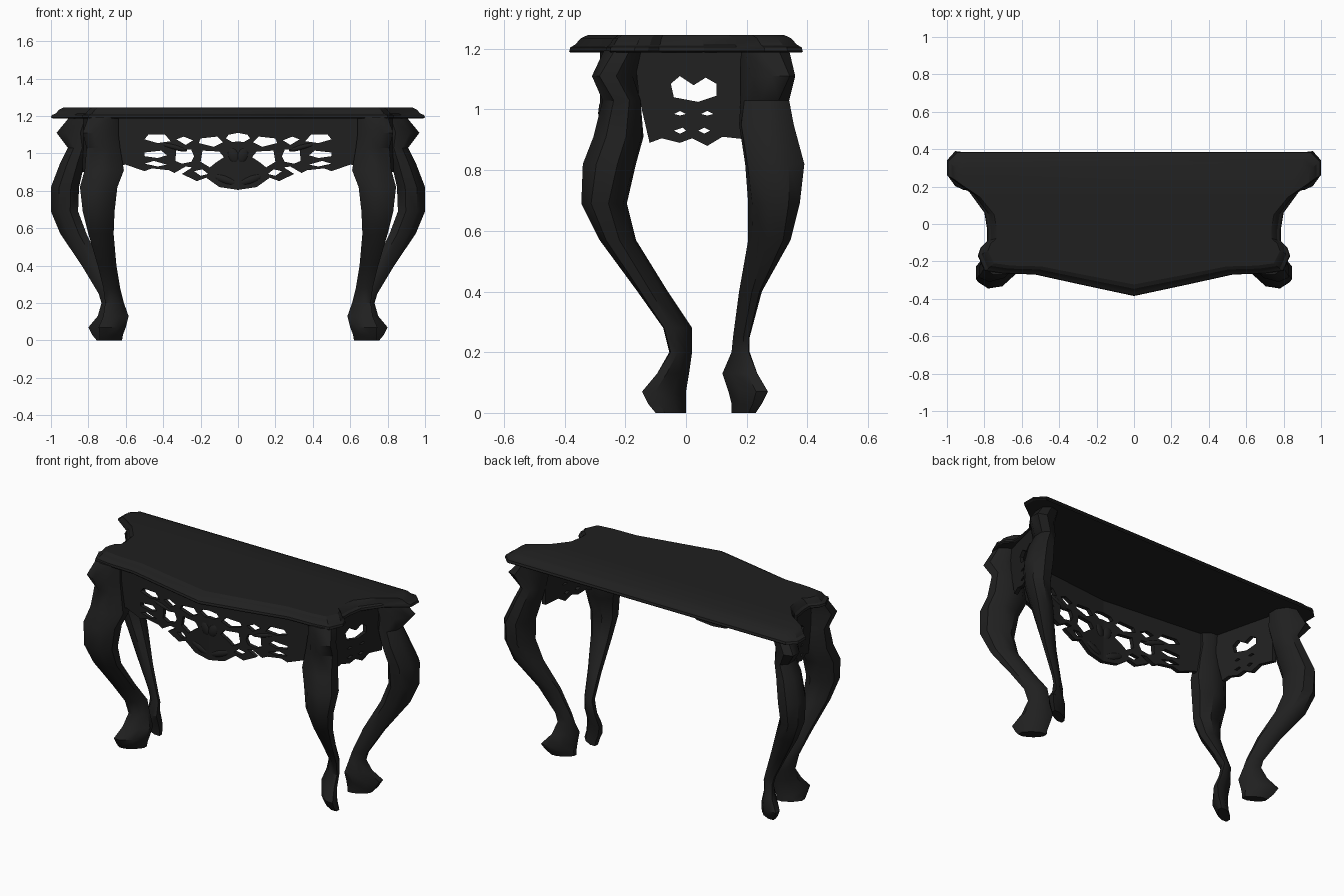
import bpy, bmesh, math

black = bpy.data.materials.new("black_lacquer")
black.diffuse_color = (0.0145, 0.0145, 0.0145, 1)


def finish(name, bm, mirror=True, angle=40):
    """Turn a bmesh into a shaded object, mirrored across x = 0."""
    bmesh.ops.recalc_face_normals(bm, faces=bm.faces)
    me = bpy.data.meshes.new(name)
    bm.to_mesh(me)
    bm.free()
    me.materials.append(black)
    ob = bpy.data.objects.new(name, me)
    bpy.context.collection.objects.link(ob)
    bpy.ops.object.select_all(action='DESELECT')
    ob.select_set(True)
    bpy.context.view_layer.objects.active = ob
    bpy.ops.object.shade_smooth_by_angle(angle=math.radians(angle))
    if mirror:
        m = ob.modifiers.new("mirror", 'MIRROR')
        m.use_mirror_merge = False
    return ob


def loft(bm, rings):
    """Skin a list of closed rings of points and cap both ends."""
    vs = [[bm.verts.new(p) for p in r] for r in rings]
    n = len(vs[0])
    for a, b in zip(vs, vs[1:]):
        for i in range(n):
            j = (i + 1) % n
            bm.faces.new((a[i], a[j], b[j], b[i]))
    bm.faces.new(vs[0])
    bm.faces.new(vs[-1])


# Tabletop: scalloped outline with a stepped, bevelled rim
half = [(0, -.385), (.28, -.325), (.53, -.27), (.70, -.265), (.80, -.25),
        (.835, -.17), (.82, -.125), (.785, -.09), (.785, -.03), (.80, .06),
        (.88, .17), (1.0, .26), (1.0, .335), (.95, .385)]
outline = half + [(-x, y) for x, y in reversed(half[1:])]
steps = [(1.187, .99, .99), (1.192, 1, 1), (1.205, .995, .99), (1.213, .975, .95),
         (1.235, .955, .90), (1.245, .935, .84)]
bm = bmesh.new()
loft(bm, [[(x * sx, y * sy, z) for x, y in outline] for z, sx, sy in steps])
finish("tabletop", bm, mirror=False, angle=25)


# Cabriole legs: eight-sided sections given as z, x range, y range and
# how far the section is drawn out along its outward diagonal (0 = round)
def leg(name, sections, side):
    bm = bmesh.new()
    rings = []
    for z, x0, x1, y0, y1, lean in sections:
        phase = math.acos(side * lean)
        angles = [math.pi / 8 + i * math.pi / 4 for i in range(8)]
        us = [math.cos(a) for a in angles]
        ws = [math.cos(a - phase) for a in angles]
        mu, mw = max(us), max(ws)
        rings.append([((x0 + x1) / 2 + (x1 - x0) / 2 * u / mu,
                       (y0 + y1) / 2 + (y1 - y0) / 2 * w / mw, z)
                      for u, w in zip(us, ws)])
    loft(bm, rings)
    finish(name, bm)


leg("front_legs", [
    (1.195, .64, .80, -.27, -.15, 0), (1.11, .64, .83, -.31, -.155, .35),
    (1.03, .63, .81, -.275, -.15, 0), (.91, .61, .82, -.305, -.14, .1),
    (.82, .645, .845, -.34, -.165, .1), (.69, .66, .83, -.345, -.195, .2),
    (.57, .665, .80, -.285, -.165, .3), (.40, .65, .75, -.16, -.06, .5),
    (.28, .63, .72, -.075, .02, .65), (.20, .61, .71, -.055, .02, .6),
    (.13, .585, .72, -.095, .01, .7), (.07, .60, .745, -.145, 0, .7),
    (.03, .615, .74, -.125, 0, .7), (0, .62, .74, -.10, 0, .7)], -1)
leg("back_legs", [
    (1.195, .78, .90, .18, .34, .2), (1.11, .79, .97, .18, .36, .5),
    (1.03, .80, .91, .18, .34, .2), (.95, .82, .95, .175, .355, .1),
    (.82, .85, 1.0, .195, .39, .1), (.69, .855, 1.0, .205, .375, .2),
    (.57, .81, .95, .205, .345, .3), (.40, .725, .835, .175, .25, .5),
    (.25, .665, .745, .155, .21, .6), (.20, .65, .73, .15, .21, .6),
    (.13, .64, .75, .12, .235, .7), (.07, .64, .80, .14, .27, .7),
    (.03, .64, .78, .15, .25, .7), (0, .64, .755, .15, .23, .7)], 1)


# Pierced aprons: filled flat curves whose inner splines become holes
def apron(name, border, holes, place):
    cu = bpy.data.curves.new(name + "_outline", 'CURVE')
    cu.dimensions = '2D'
    cu.fill_mode = 'BOTH'
    cu.extrude = .012
    for pts in [border] + holes:
        sp = cu.splines.new('POLY')
        sp.points.add(len(pts) - 1)
        for p, (u, v) in zip(sp.points, pts):
            p.co = (u, v, 0, 1)
        sp.use_cyclic_u = True
    tmp = bpy.data.objects.new(name + "_outline", cu)
    bpy.context.collection.objects.link(tmp)
    dg = bpy.context.evaluated_depsgraph_get()
    me = bpy.data.meshes.new_from_object(tmp.evaluated_get(dg))
    bpy.data.objects.remove(tmp)
    bm = bmesh.new()
    bm.from_mesh(me)
    bmesh.ops.remove_doubles(bm, verts=bm.verts, dist=.0005)
    for v in bm.verts:
        v.co = place(*v.co)
    finish(name, bm, angle=30)


apron("front_apron",
      [(0, .805), (.10, .82), (.17, .87), (.22, .852), (.30, .89), (.245, .925),
       (.28, .93), (.34, .895), (.37, .91), (.46, .92), (.50, .905), (.60, .94),
       (.68, .93), (.68, 1.192), (0, 1.192), (0, 1.11), (.05, 1.10), (.065, 1.08),
       (.03, 1.06), (0, 1.065)],
      [[(.235, .985), (.25, 1.02), (.33, 1.02), (.335, .96), (.30, .945), (.25, .955)],
       [(.075, .98), (.10, 1.01), (.19, 1.015), (.20, .955), (.15, .925), (.12, .95)],
       [(.36, 1.065), (.39, 1.10), (.48, 1.10), (.50, 1.075), (.43, 1.055)],
       [(.08, 1.06), (.11, 1.09), (.20, 1.08), (.21, 1.055), (.13, 1.035)],
       [(.38, .99), (.41, 1.015), (.50, 1.005), (.50, .985), (.43, .975)],
       [(.38, .94), (.45, .96), (.50, .945), (.43, .93)],
       [(.16, .89), (.19, .915), (.235, .905), (.20, .88)],
       [(.24, 1.07), (.29, 1.09), (.33, 1.075), (.28, 1.045)]],
      lambda u, v, w: (u, -.272 + .1 * u + w, v))

apron("side_aprons",
      [(-.12, .89), (-.08, .905), (-.02, .89), (.02, .905), (.07, .88), (.12, .91),
       (.21, .90), (.21, 1.192), (-.17, 1.192), (-.155, 1.04)],
      [[(-.05, 1.085), (-.02, 1.11), (.025, 1.08), (.065, 1.105), (.10, 1.085),
        (.10, 1.045), (.04, 1.025), (-.04, 1.04)],
       [(-.04, .985), (-.02, .995), (0, .985), (-.02, .98)],
       [(.05, .985), (.07, .995), (.09, .985), (.07, .98)],
       [(-.04, .93), (-.01, .94), (.0, .93), (-.02, .92)],
       [(.04, .93), (.06, .94), (.08, .93), (.06, .92)]],
      lambda u, v, w: (.768 + .25 * u + w, u, v))


# Carved heart and leaf scrolls standing slightly proud of the front apron
def carving(name, cx, cz, rx, rz, tilt):
    bm = bmesh.new()
    bmesh.ops.create_icosphere(bm, subdivisions=2, radius=1)
    c, s = math.cos(tilt), math.sin(tilt)
    for v in bm.verts:
        x, y, z = v.co.x * rx, v.co.y * .02, v.co.z * rz
        px = cx + c * x - s * z
        v.co = (px, -.272 + .1 * px + y, cz + s * x + c * z)
    finish(name, bm, angle=50)


carving("heart_carving", .025, .99, .035, .05, -.35)
carving("lower_leaf_carving", .07, .86, .075, .025, .35)
carving("upper_leaf_carving", .345, 1.035, .08, .016, .25)
